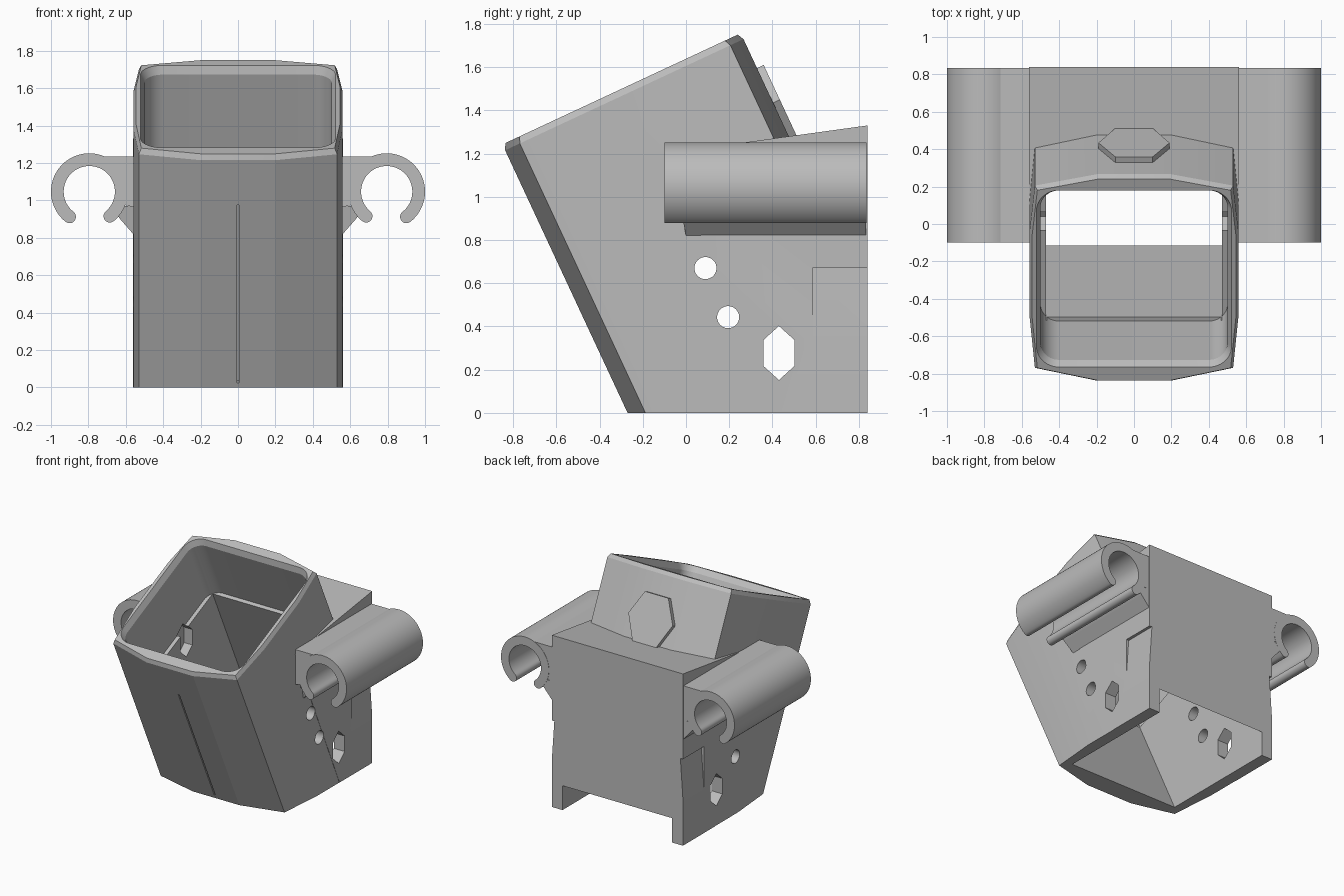
import bpy, bmesh, math
from mathutils import Vector

cube = bpy.data.objects.get("Cube")
if cube:
    bpy.data.objects.remove(cube, do_unlink=True)

grey = bpy.data.materials.new("plain grey")
grey.use_nodes = True
colour = (0.5, 0.5, 0.5, 1)
grey.diffuse_color = colour
grey.node_tree.nodes["Principled BSDF"].inputs["Base Color"].default_value = colour

TILT = math.radians(25)
SIN, COS = math.sin(TILT), math.cos(TILT)


def tilted(x, s, t):
    """Tube frame: s runs across the tube, t along its leaning axis."""
    return Vector((x, s * COS - t * SIN, s * SIN + t * COS))


def side(y, z, x):
    return Vector((x, y, z))


def front(x, z, y):
    return Vector((x, y, z))


def loft(name, rings):
    """Closed solid through rings of equal point count."""
    bm = bmesh.new()
    loops = [[bm.verts.new(p) for p in ring] for ring in rings]
    n = len(loops[0])
    for a, b in zip(loops, loops[1:]):
        for i in range(n):
            j = (i + 1) % n
            bm.faces.new((a[i], a[j], b[j], b[i]))
    bm.faces.new(loops[0][::-1])
    bm.faces.new(loops[-1])
    bmesh.ops.recalc_face_normals(bm, faces=bm.faces)
    mesh = bpy.data.meshes.new(name)
    bm.to_mesh(mesh)
    bm.free()
    mesh.materials.append(grey)
    obj = bpy.data.objects.new(name, mesh)
    bpy.context.collection.objects.link(obj)
    return obj


def prism(name, pts, a, b, frame):
    return loft(name, [[frame(p, q, d) for p, q in pts] for d in (a, b)])


def activate(obj):
    bpy.ops.object.select_all(action='DESELECT')
    obj.select_set(True)
    bpy.context.view_layer.objects.active = obj


def combine(target, tool, operation='DIFFERENCE'):
    tool.hide_render = True
    activate(target)
    mod = target.modifiers.new("combine", 'BOOLEAN')
    mod.operation, mod.solver, mod.object = operation, 'EXACT', tool
    bpy.ops.object.modifier_apply(modifier=mod.name)
    bpy.data.objects.remove(tool, do_unlink=True)


def smooth(obj, degrees):
    activate(obj)
    bpy.ops.object.shade_smooth_by_angle(angle=math.radians(degrees))


def rect(x0, x1, y0, y1):
    return [(x0, y0), (x1, y0), (x1, y1), (x0, y1)]


def rounded_rect(x0, x1, y0, y1, r, steps=12):
    corners = [(x1 - r, y1 - r), (x0 + r, y1 - r), (x0 + r, y0 + r), (x1 - r, y0 + r)]
    pts = []
    for k, (cx, cy) in enumerate(corners):
        for i in range(steps + 1):
            a = math.pi / 2 * (k + i / steps)
            pts.append((cx + r * math.cos(a), cy + r * math.sin(a)))
    return pts


def circle(cx, cy, r, n=48):
    return [(cx + r * math.cos(math.tau * i / n), cy + r * math.sin(math.tau * i / n))
            for i in range(n)]


def hexagon(cx, cy, w, h, shoulder):
    return [(cx, cy + h), (cx - w, cy + shoulder), (cx - w, cy - shoulder),
            (cx, cy - h), (cx + w, cy - shoulder), (cx + w, cy + shoulder)]


# Leaning tube with faceted outline and a small bevel at the rim
half = [(0.2, -0.245), (0.53, -0.17), (0.56, 0.15), (0.56, 0.62), (0.53, 0.905), (0.2, 0.972)]
outline = half + [(-x, s) for x, s in reversed(half)]
mid = 0.363


def outline_ring(t, k=1.0):
    return [tilted(x * k, mid + (s - mid) * k, t) for x, s in outline]


holder = loft("holder_body", [outline_ring(-0.7), outline_ring(1.455), outline_ring(1.485, 0.975)])

# Upright block behind the tube
block = prism("back_block", [(0.44, 0), (0.84, 0), (0.84, 1.33), (-0.1, 1.2)], -0.562, 0.562, side)
combine(holder, block, 'UNION')

# Trim to the base and the back plane
combine(holder, prism("base_trim", rect(-2, 3, -2, 0), -2, 2, side))
combine(holder, prism("back_trim", rect(0.84, 3, -1, 3), -2, 2, side))

# Pocket with rounded corners and flared lip
levels = [(0.95, 0), (1.44, 0), (1.486, 0.022), (1.6, 0.022)]
pocket = loft("pocket_cut", [
    [tilted(x, s, t) for x, s in rounded_rect(-0.5 - e, 0.5 + e, -0.13 - e, 0.87 + e, 0.1 + e)]
    for t, e in levels])
combine(holder, pocket)

# Through opening under the pocket, leaving a narrow shelf
combine(holder, prism("opening_cut", rect(-0.47, 0.47, -0.105, 0.841), -1, 1.0, tilted))

# Round and hexagonal holes through both side walls
for pts in (circle(0.09, 0.67, 0.051), circle(0.195, 0.443, 0.051),
            hexagon(0.43, 0.277, 0.072, 0.125, 0.06), hexagon(0.04, 0.975, 0.072, 0.125, 0.06)):
    combine(holder, prism("hole_cut", pts, -0.8, 0.8, side))

# Thin groove down the front
combine(holder, prism("groove_cut", rect(-0.005, 0.005, -0.3, -0.21), 0.14, 1.19, tilted))

# Shallow tapering recess on each side near the back
for m in (1, -1):
    wedge = [(0.62 * m, 0.67), (0.54 * m, 0.67), (0.563 * m, 0.34), (0.62 * m, 0.34)]
    combine(holder, prism("recess_cut", wedge, 0.585, 0.95, front))
smooth(holder, 12)

# Hexagonal plate on the back of the tube
badge_half = [(0.1, 0.945), (0.19, 1.13), (0.1, 1.307)]
badge = badge_half + [(-x, t) for x, t in reversed(badge_half)]
prism("back_plate", badge, 0.95, 1.006, lambda x, t, s: tilted(x, s, t))

# Side clips: open ring, web and gusset
CX, CZ, R_OUT, R_IN = 0.795, 1.047, 0.205, 0.137
START, END, STEPS = math.radians(-52), math.radians(230), 56


def arc(r, a, b, steps, cx=CX, cz=CZ):
    return [(cx + r * math.cos(a + (b - a) * i / steps), cz + r * math.sin(a + (b - a) * i / steps))
            for i in range(steps + 1)]


def tip(angle, first):
    """Rounded end of the open ring."""
    r = (R_OUT + R_IN) / 2
    cx, cz = CX + r * math.cos(angle), CZ + r * math.sin(angle)
    return arc((R_OUT - R_IN) / 2, first, first + math.pi, 10, cx, cz)[1:-1]


ring = (arc(R_OUT, START, END, STEPS) + tip(END, END)
        + arc(R_IN, END, START, STEPS) + tip(START, START + math.pi))
web = [(0.54, 1.235), (0.77, 1.235), (0.69, 1.18), (0.625, 1.08), (0.625, 0.98), (0.54, 0.96)]
gusset = [(0.54, 0.97), (0.63, 0.97), (0.645, 0.92), (0.63, 0.9), (0.56, 0.82), (0.54, 0.82)]

for m, word in ((1, "left"), (-1, "right")):
    def place(x, z, y):
        return Vector((x * m, y, z))

    clip = prism(word + "_clip_ring", ring, -0.1, 0.835, place)
    smooth(clip, 30)
    prism(word + "_clip_web", web, -0.098, 0.833, place)
    # The gusset starts with a slanted end
    loft(word + "_clip_gusset", [
        [place(x, z, -0.02 + (0.92 - z) * 0.2) for x, z in gusset],
        [place(x, z, 0.834) for x, z in gusset]])
